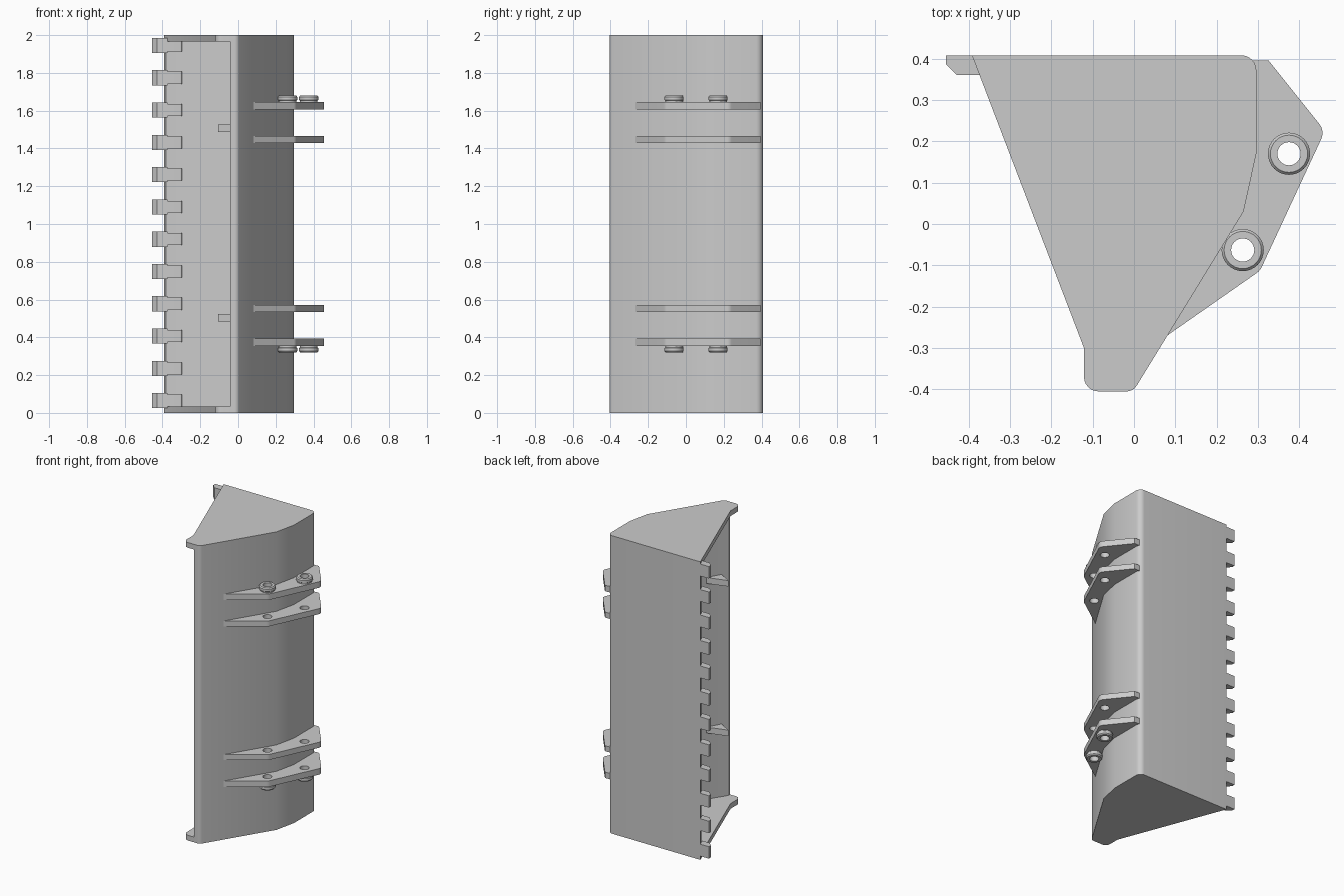
import bpy, bmesh, math
from mathutils import Vector, Matrix

if "Cube" in bpy.data.objects:
    bpy.data.objects.remove(bpy.data.objects["Cube"])


def finish(ob, angle=25):
    bpy.ops.object.select_all(action='DESELECT')
    ob.select_set(True)
    bpy.context.view_layer.objects.active = ob
    if ob.type == 'CURVE':
        bpy.ops.object.convert(target='MESH')
        ob = bpy.context.view_layer.objects.active
        bm = bmesh.new()
        bm.from_mesh(ob.data)
        bmesh.ops.remove_doubles(bm, verts=bm.verts, dist=1e-5)
        bmesh.ops.recalc_face_normals(bm, faces=bm.faces)
        bm.to_mesh(ob.data)
        bm.free()
    bpy.ops.object.shade_smooth_by_angle(angle=math.radians(angle))
    return ob


def rounded(pts, steps=6):
    """Points are (x, y) or (x, y, fillet radius)."""
    out = []
    for i, p in enumerate(pts):
        v = Vector(p[:2])
        if len(p) == 2:
            out.append(v)
            continue
        a = (Vector(pts[i - 1][:2]) - v).normalized()
        b = (Vector(pts[(i + 1) % len(pts)][:2]) - v).normalized()
        half = a.angle(b) / 2
        c = v + (a + b).normalized() * p[2] / math.sin(half)
        s = v + a * p[2] / math.tan(half) - c
        e = v + b * p[2] / math.tan(half) - c
        turn = s.angle_signed(e)
        for k in range(steps + 1):
            out.append(c + Matrix.Rotation(-turn * k / steps, 2) @ s)
    return out


def plate(name, pts, z0, z1, holes=()):
    """Flat profile in the xy plane, extruded from z0 to z1."""
    cu = bpy.data.curves.new(name, 'CURVE')
    cu.dimensions = '2D'
    cu.fill_mode = 'BOTH'
    cu.extrude = (z1 - z0) / 2
    loops = [rounded(pts)]
    for x, y, r in holes:
        loops.append([(x + r * math.cos(t * math.tau / 32),
                       y + r * math.sin(t * math.tau / 32)) for t in range(32)])
    for loop in loops:
        sp = cu.splines.new('POLY')
        sp.points.add(len(loop) - 1)
        for q, v in zip(sp.points, loop):
            q.co = (v[0], v[1], 0, 1)
        sp.use_cyclic_u = True
    ob = bpy.data.objects.new(name, cu)
    ob.location.z = (z0 + z1) / 2
    bpy.context.collection.objects.link(ob)
    return finish(ob)


def ring(name, x, y, z, sign):
    """Lathed boss with a chamfered collar."""
    prof = [(.028, 0), (.046, 0), (.046, .008), (.051, .012),
            (.051, .028), (.045, .035), (.028, .035)]
    bm = bmesh.new()
    vs = [bm.verts.new((r, 0, h * sign)) for r, h in prof]
    es = [bm.edges.new((vs[i - 1], vs[i])) for i in range(len(vs))]
    bmesh.ops.spin(bm, geom=vs + es, cent=(0, 0, 0), axis=(0, 0, 1),
                   angle=math.tau, steps=32)
    bmesh.ops.remove_doubles(bm, verts=bm.verts, dist=1e-5)
    bmesh.ops.recalc_face_normals(bm, faces=bm.faces)
    me = bpy.data.meshes.new(name)
    bm.to_mesh(me)
    bm.free()
    ob = bpy.data.objects.new(name, me)
    ob.location = (x, y, z)
    bpy.context.collection.objects.link(ob)
    finish(ob)


T = 0.035  # side plate thickness

# side plates
side = [(-.392, .408), (.296, .408, .036), (.296, .17), (.265, .03),
        (-.002, -.405, .03), (-.121, -.405, .035), (-.121, -.30)]
plate("side_plate_bottom", side, 0, T)
plate("side_plate_top", side, 2 - T, 2)

# curved bucket shell: floor, back and lip
shell = side[:4] + [(-.002, -.405, .03), (-.042, -.405), (-.042, -.385),
                    (.234, .045), (.264, .175), (.264, .378, .02), (-.38, .378)]
plate("bucket_shell", shell, T, 2 - T)

# teeth along the cutting edge
nose = [(-.455, .408), (-.455, .387), (-.428, .36), (-.372, .36), (-.39, .408)]
shank = [(-.40, .39), (-.40, .362), (-.30, .362, .006), (-.295, .385)]
for i in range(12):
    z = .065 + i * 1.88 / 11
    plate(f"tooth_nose_{i}", nose, z - .04, z + .04)
    plate(f"tooth_shank_{i}", shank, z - .032, z + .032)

# mounting ears with pin holes, and bosses on the outer ones
pins = [(.375, .17), (.263, -.063)]
ear = [(.08, -.27), (.305, -.113, .04), (.462, .225, .035), (.326, .395),
       (.28, .395), (.28, .17), (.25, .035)]
for label, s in (("top", 1), ("bottom", -1)):
    for kind, a, b in (("outer", .607, .647), ("inner", .43, .467)):
        lo, hi = sorted((1 + s * a, 1 + s * b))
        # slit between shell and hole-free edge stays inside the shell wall
        plate(f"ear_{kind}_{label}", ear, lo, hi, [(x, y, .028) for x, y in pins])
    for k, (x, y) in enumerate(pins):
        ring(f"pin_boss_{label}_{k}", x, y, 1 + s * .645, s)

# small gussets behind the lip
for i, z in enumerate((.503, 1.507)):
    plate(f"lip_gusset_{i}", [(-.105, -.30), (-.02, -.35), (.03, -.26)],
          z - .02, z + .02)
